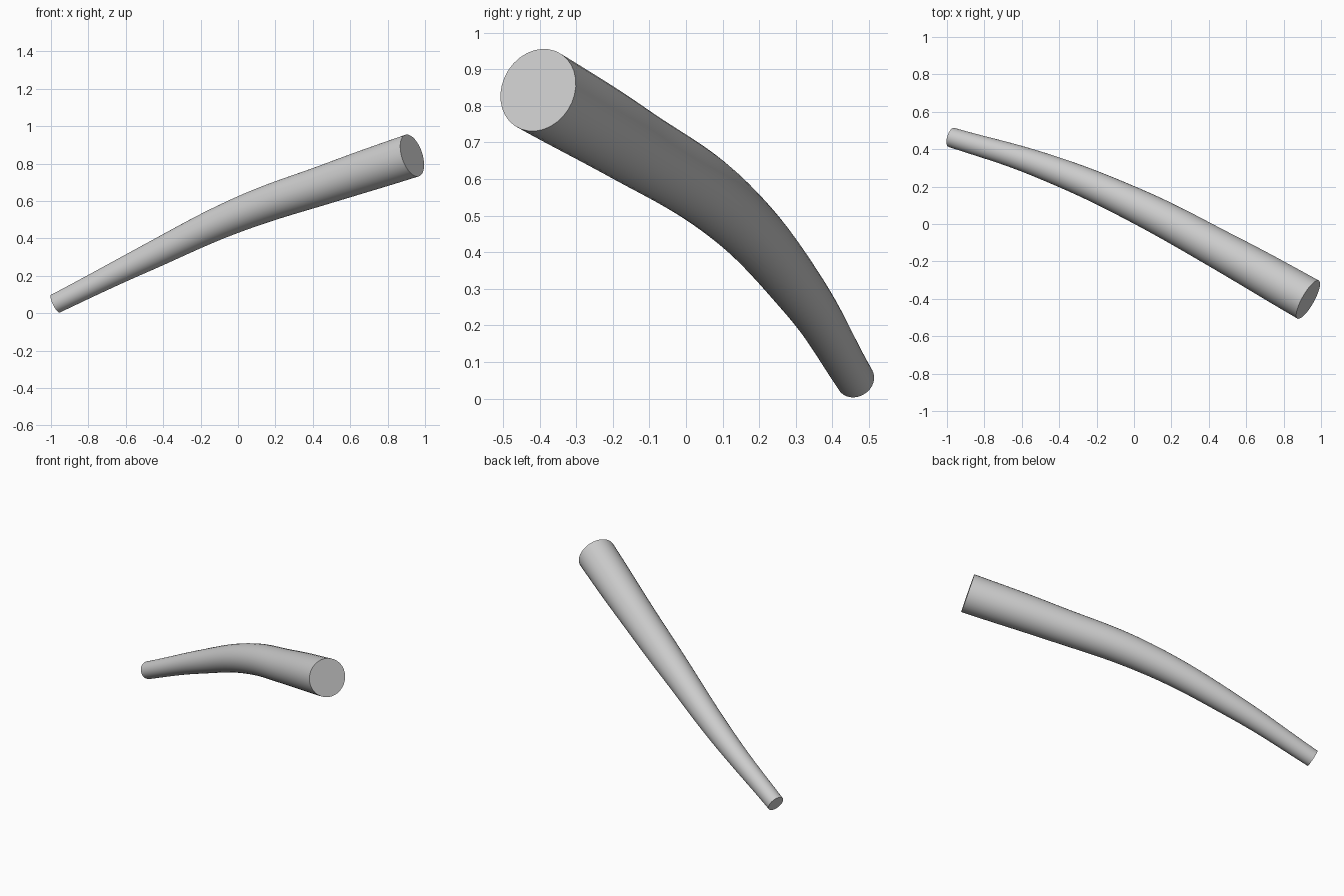
import bpy

if "Cube" in bpy.data.objects:
    bpy.data.objects.remove(bpy.data.objects["Cube"])

# Centre line (x, y, z) and radius of the tapered, gently bent horn
path = [
    (-0.976, 0.463, 0.051, 0.053),
    (-0.50, 0.315, 0.289, 0.070),
    (0.00, 0.104, 0.526, 0.091),
    (0.50, -0.161, 0.700, 0.106),
    (0.931, -0.404, 0.843, 0.117),
]

curve = bpy.data.curves.new("tapered_horn", "CURVE")
curve.dimensions = "3D"
curve.bevel_depth = 1.0          # point radius is the true radius
curve.bevel_resolution = 14
curve.resolution_u = 10
curve.use_fill_caps = True
spline = curve.splines.new("BEZIER")
spline.radius_interpolation = "CARDINAL"
spline.bezier_points.add(len(path) - 1)
for point, (x, y, z, r) in zip(spline.bezier_points, path):
    point.co = (x, y, z)
    point.radius = r
    point.handle_left_type = point.handle_right_type = "AUTO"

horn = bpy.data.objects.new("tapered_horn", curve)
bpy.context.collection.objects.link(horn)
bpy.context.view_layer.objects.active = horn
horn.select_set(True)

# Solid mesh: weld the end caps, smooth sides with crisp rims
bpy.ops.object.convert(target="MESH")
horn = bpy.context.object
bpy.ops.object.mode_set(mode="EDIT")
bpy.ops.mesh.select_all(action="SELECT")
bpy.ops.mesh.remove_doubles(threshold=0.0005)
bpy.ops.mesh.normals_make_consistent(inside=False)
bpy.ops.object.mode_set(mode="OBJECT")
bpy.ops.object.shade_smooth_by_angle()
